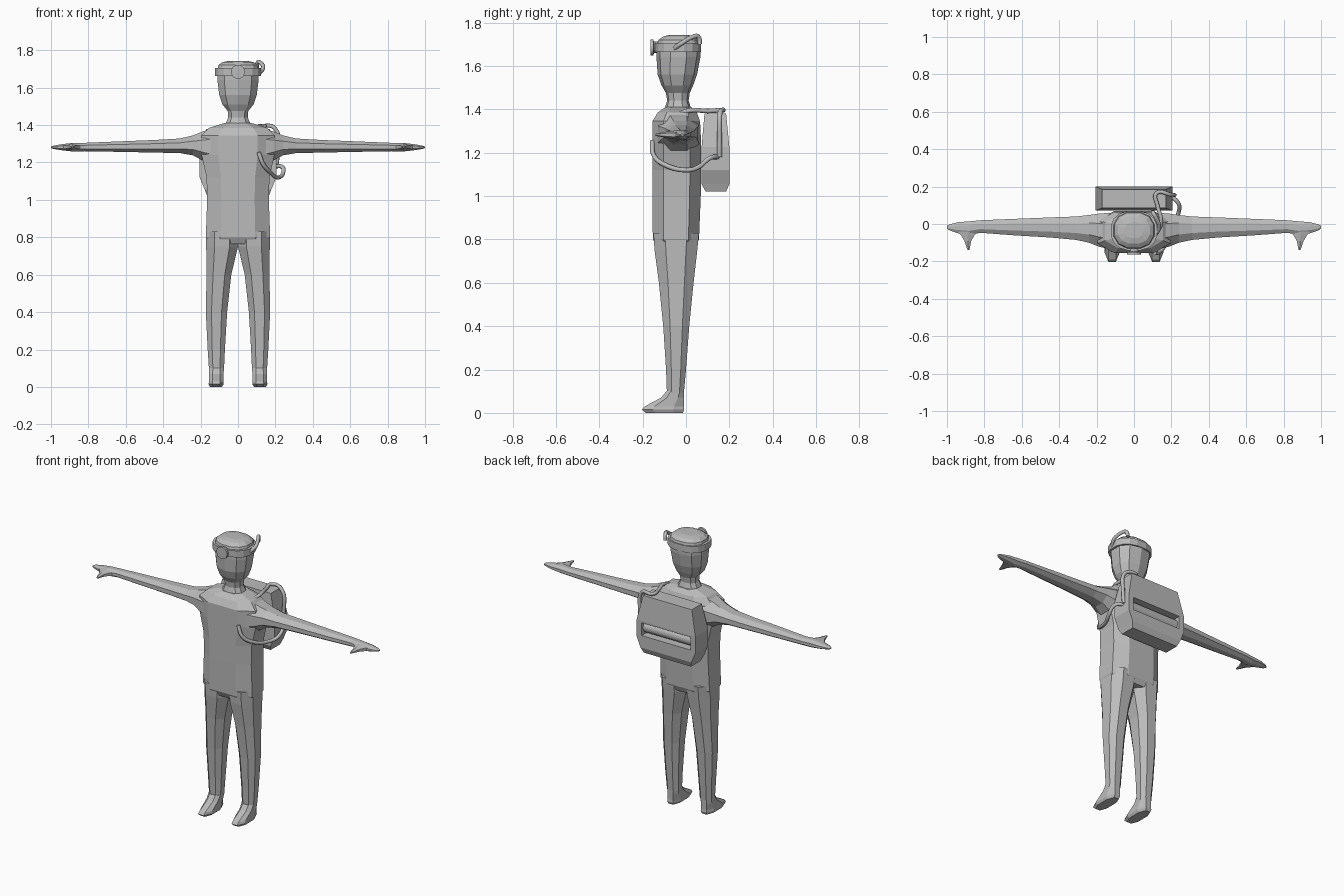
import bpy, bmesh, math
from mathutils import Vector

grey = bpy.data.materials.new("plain grey")
grey.diffuse_color = (0.5, 0.5, 0.5, 1)


def finish(name, bm, smooth=False):
    bmesh.ops.recalc_face_normals(bm, faces=bm.faces)
    me = bpy.data.meshes.new(name)
    bm.to_mesh(me)
    bm.free()
    ob = bpy.data.objects.new(name, me)
    bpy.context.collection.objects.link(ob)
    me.materials.append(grey)
    if smooth:
        bpy.ops.object.select_all(action='DESELECT')
        bpy.context.view_layer.objects.active = ob
        ob.select_set(True)
        bpy.ops.object.shade_smooth_by_angle(angle=math.radians(40))
    return ob


def loft(name, rings, axis='z', n=8, power=1.0, flip=1, smooth=False):
    """Rings are (position, u min, u max, v min, v max) along the axis."""
    bm = bmesh.new()
    k = 1 / math.cos(math.pi / n) ** power
    loops = []
    for w, u0, u1, v0, v1 in rings:
        loop = []
        for i in range(n):
            a = 2 * math.pi * (i + 0.5) / n
            c, s = math.cos(a), math.sin(a)
            u = (u0 + u1) / 2 + (u1 - u0) / 2 * k * math.copysign(abs(c) ** power, c)
            v = (v0 + v1) / 2 + (v1 - v0) / 2 * k * math.copysign(abs(s) ** power, s)
            p = {'z': (u, v, w), 'x': (w, u, v), 'y': (u, w, v)}[axis]
            loop.append(bm.verts.new((p[0] * flip, p[1], p[2])))
        loops.append(loop)
    for a, b in zip(loops, loops[1:]):
        for i in range(n):
            j = (i + 1) % n
            bm.faces.new((a[i], a[j], b[j], b[i]))
    bm.faces.new(loops[0])
    bm.faces.new(loops[-1])
    return finish(name, bm, smooth)


def hose(name, points, r=0.011):
    cu = bpy.data.curves.new(name, 'CURVE')
    cu.dimensions = '3D'
    cu.bevel_depth, cu.bevel_resolution, cu.resolution_u = r, 2, 5
    cu.use_fill_caps = True
    sp = cu.splines.new('BEZIER')
    sp.bezier_points.add(len(points) - 1)
    for bp, p in zip(sp.bezier_points, points):
        bp.co = p
        bp.handle_left_type = bp.handle_right_type = 'AUTO'
    ob = bpy.data.objects.new(name, cu)
    bpy.context.collection.objects.link(ob)
    cu.materials.append(grey)


def sym(z, x, y0, y1):
    return (z, -x, x, y0, y1)


# Torso with sloping shoulders
loft("torso", [sym(0.765, 0.15, -0.135, 0.045), sym(0.80, 0.172, -0.153, 0.06),
               sym(1.0, 0.165, -0.155, 0.068), sym(1.12, 0.168, -0.155, 0.07),
               sym(1.24, 0.195, -0.155, 0.07), sym(1.345, 0.195, -0.155, 0.065),
               sym(1.385, 0.155, -0.13, 0.05), sym(1.41, 0.075, -0.095, 0.025)], power=0.7)

# Neck and head
loft("head", [sym(1.39, 0.075, -0.10, 0.025), sym(1.44, 0.052, -0.085, 0.01),
              sym(1.475, 0.055, -0.09, 0.015), sym(1.51, 0.083, -0.11, 0.03),
              sym(1.56, 0.10, -0.127, 0.047), sym(1.64, 0.11, -0.132, 0.062),
              sym(1.70, 0.11, -0.132, 0.065)], n=10, power=0.85)

# Cap with headband and lamp
loft("cap", [sym(1.69, 0.112, -0.135, 0.067), sym(1.72, 0.105, -0.127, 0.06),
             sym(1.736, 0.085, -0.105, 0.04), sym(1.743, 0.05, -0.075, 0.01)], n=12, power=0.85)
loft("headband", [sym(1.663, 0.124, -0.142, 0.07), sym(1.705, 0.124, -0.142, 0.07)],
     n=16, power=0.85)
loft("head_lamp", [(-0.13, -0.026, 0.026, 1.66, 1.712), (-0.148, -0.026, 0.026, 1.66, 1.712),
                   (-0.15, -0.037, 0.037, 1.648, 1.722), (-0.163, -0.037, 0.037, 1.648, 1.722)],
     axis='y', n=16, smooth=True)

for side, label in ((1, "right"), (-1, "left")):
    # Leg tapering to the ankle, then a pointed foot
    loft("leg_" + label, [(0.83, 0.0, 0.17, -0.15, 0.06), (0.75, 0.0, 0.17, -0.145, 0.052),
                          (0.6, 0.036, 0.168, -0.125, 0.035), (0.4, 0.058, 0.172, -0.105, 0.015),
                          (0.2, 0.07, 0.162, -0.092, 0.0), (0.09, 0.075, 0.155, -0.088, -0.01)],
         power=0.85, flip=side)
    loft("foot_" + label, [(0.10, 0.075, 0.155, -0.09, -0.01), (0.07, 0.077, 0.155, -0.115, -0.01),
                           (0.03, 0.077, 0.155, -0.19, -0.01), (0.015, 0.077, 0.157, -0.203, -0.008),
                           (0.0, 0.085, 0.15, -0.185, -0.015)], power=0.8, flip=side)
    # Outstretched arm ending in a flat hand
    loft("arm_" + label, [(0.13, -0.135, 0.06, 1.18, 1.385), (0.19, -0.12, 0.055, 1.21, 1.365),
                          (0.24, -0.10, 0.048, 1.238, 1.345), (0.31, -0.085, 0.04, 1.25, 1.328),
                          (0.45, -0.072, 0.035, 1.253, 1.32), (0.65, -0.06, 0.027, 1.257, 1.312),
                          (0.82, -0.047, 0.02, 1.26, 1.305), (0.88, -0.058, 0.014, 1.258, 1.305),
                          (0.94, -0.05, 0.01, 1.265, 1.298), (0.985, -0.035, -0.002, 1.272, 1.29),
                          (1.0, -0.024, -0.01, 1.277, 1.285)], axis='x', flip=side)
    loft("thumb_" + label, [(-0.035, 0.83, 0.95, 1.264, 1.30), (-0.06, 0.853, 0.925, 1.266, 1.298),
                            (-0.09, 0.87, 0.907, 1.27, 1.295), (-0.14, 0.88, 0.89, 1.278, 1.286)],
         axis='y', n=6, flip=side)

# Pack with chamfered ends and a slot in its back face
bm = bmesh.new()
levels = [(1.02, 0.165, 0.09, 0.185), (1.055, 0.178, 0.072, 0.2), (1.12, 0.205, 0.072, 0.2),
          (1.225, 0.205, 0.072, 0.2), (1.38, 0.17, 0.085, 0.185)]
loops = [[bm.verts.new(p) for p in ((-x, a, z), (x, a, z), (x, b, z), (-x, b, z))]
         for z, x, a, b in levels]
for i, (a, b) in enumerate(zip(loops, loops[1:])):
    for j in range(4):
        f = bm.faces.new((a[j], a[(j + 1) % 4], b[(j + 1) % 4], b[j]))
        if (i, j) == (2, 2):
            slot = f
bm.faces.new(loops[0][::-1])
bm.faces.new(loops[-1])
bmesh.ops.recalc_face_normals(bm, faces=bm.faces)
bmesh.ops.inset_region(bm, faces=[slot], thickness=0.012, use_even_offset=True)
ext = bmesh.ops.extrude_discrete_faces(bm, faces=[slot])
bmesh.ops.translate(bm, verts=ext["faces"][0].verts, vec=Vector((0, -0.08, 0)))
for v in bm.verts:  # shorten the slot
    if abs(v.co.x) > 0.19 and abs(abs(v.co.x) - 0.193) < 0.004:
        v.co.x = math.copysign(0.17, v.co.x)
finish("pack", bm)

# Tank lying in the slot
loft("tank", [(-0.172, 0.115, 0.185, 1.138, 1.208), (0.172, 0.115, 0.185, 1.138, 1.208)],
     axis='x', n=20, smooth=True)

# Hoses to chest, shoulder and cap
hose("chest_hose", [(0.11, -0.155, 1.255), (0.135, -0.15, 1.19), (0.175, -0.10, 1.145),
                    (0.215, 0.01, 1.12), (0.238, 0.06, 1.135), (0.238, 0.11, 1.175),
                    (0.195, 0.15, 1.18)])
hose("shoulder_hose", [(0.205, 0.155, 1.18), (0.212, 0.155, 1.25), (0.195, 0.157, 1.385),
                       (0.12, 0.165, 1.395), (0.125, 0.1, 1.392), (0.145, 0.02, 1.395),
                       (0.13, -0.045, 1.375)])
hose("cap_hose", [(0.115, -0.055, 1.68), (0.135, -0.02, 1.705), (0.12, 0.03, 1.733),
                  (0.105, 0.055, 1.735), (0.1, 0.065, 1.70)])
